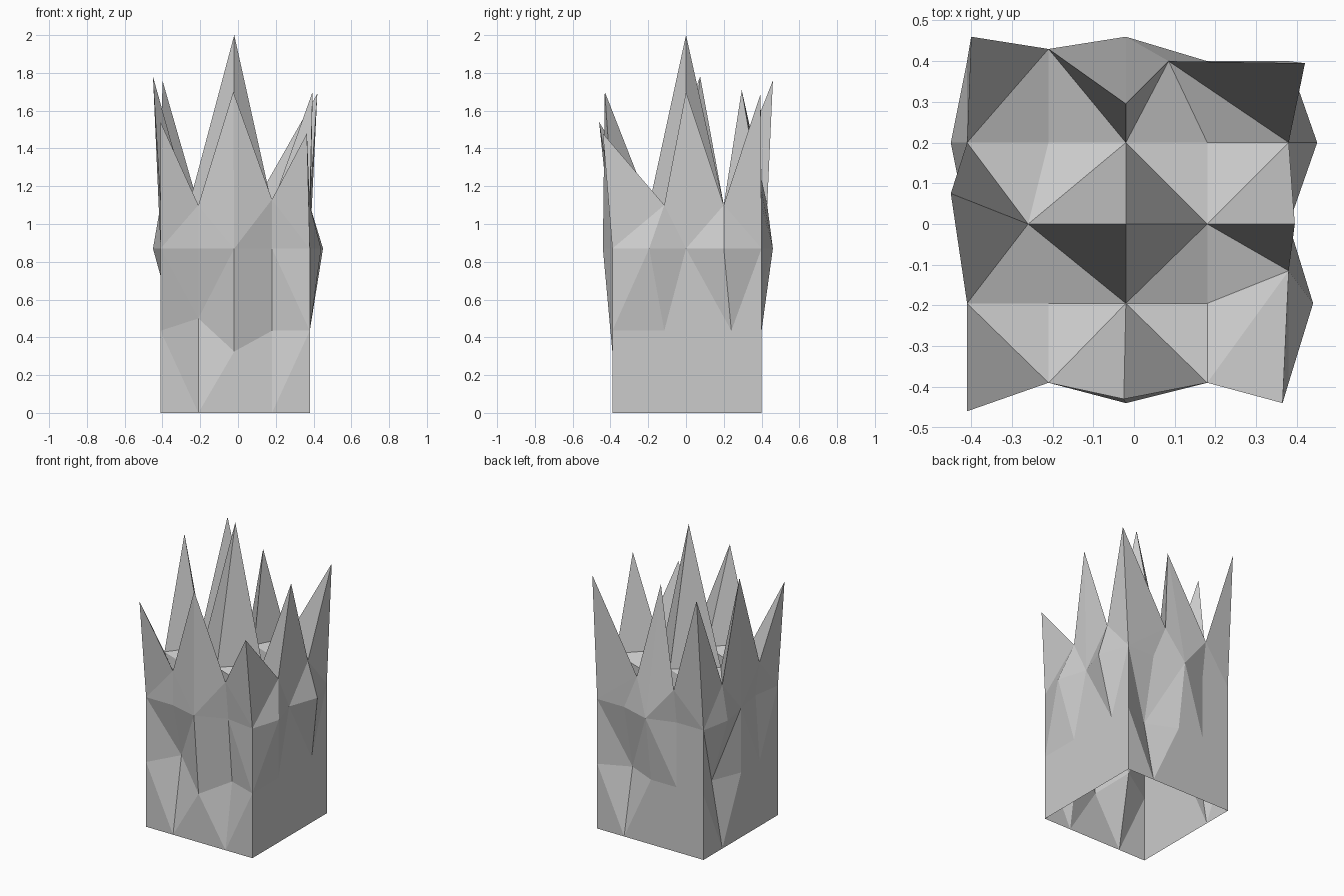
import bpy, bmesh

if "Cube" in bpy.data.objects:
    bpy.data.objects.remove(bpy.data.objects["Cube"])

# Regular lattice the jagged tower is pulled from
X = [-0.41, -0.21, -0.02, 0.18, 0.38]
Y = [-0.39, -0.195, 0.0, 0.2, 0.4]
Z = [0.0, 0.435, 0.87, 1.1]
TOP = 3
PIT_DEPTH = 0.06

# Tips of the nine spikes, rows from front to back
SPIKES = [
    [(-0.41, -0.46, 1.54), (-0.025, -0.43, 1.70), (0.365, -0.44, 1.48)],
    [(-0.45, 0.075, 1.78), (-0.02, 0.0, 2.0), (0.395, 0.0, 1.70)],
    [(-0.40, 0.46, 1.76), (-0.02, 0.295, 1.71), (0.42, 0.395, 1.69)],
]

# Lattice points moved along single axes: dents, bulges, shifted valleys
MOVES = {
    (1, 0, 1): dict(y=-0.30, z=0.50), (3, 0, 1): dict(y=-0.32),
    (2, 0, 1): dict(z=0.325), (2, 0, 2): dict(y=-0.44), (3, 0, 2): dict(y=-0.36),
    (4, 1, 1): dict(y=-0.115), (4, 3, 1): dict(y=0.24),
    (4, 1, 2): dict(x=0.44), (4, 3, 2): dict(x=0.45),
    (3, 4, 1): dict(y=0.31), (2, 4, 2): dict(y=0.46),
    (0, 3, 1): dict(x=-0.33), (0, 3, 2): dict(x=-0.45), (0, 1, 2): dict(x=-0.38),
    (4, 1, 3): dict(y=-0.115), (1, 4, 3): dict(y=0.43),
    (3, 4, 3): dict(x=0.085), (1, 2, 3): dict(x=-0.26), (3, 0, 3): dict(z=1.13),
}

bm = bmesh.new()
cache = {}


def vert(i, j, k):
    key = (i, j, k)
    if key not in cache:
        if k == TOP and i % 2 == 0 and j % 2 == 0:
            p = SPIKES[j // 2][i // 2]
        else:
            m = MOVES.get(key, {})
            p = (m.get("x", X[i]), m.get("y", Y[j]), m.get("z", Z[k]))
            if k == TOP and i % 2 and j % 2:
                p = (p[0], p[1], p[2] - PIT_DEPTH)
        cache[key] = bm.verts.new(p)
    return cache[key]


def quad(a, b, c, d, split_ac):
    """Two triangles, split along a-c or b-d."""
    tris = ((a, b, c), (a, c, d)) if split_ac else ((a, b, d), (b, c, d))
    for t in tris:
        bm.faces.new(t)


# Four side walls; each takes a column and a level
walls = {
    "front": lambda c, k: vert(c, 0, k),
    "right": lambda c, k: vert(4, c, k),
    "back": lambda c, k: vert(4 - c, 4, k),
    "left": lambda c, k: vert(0, 4 - c, k),
}
for name, at in walls.items():
    for k in range(3):
        for c in range(4):
            # the fold starts from the odd column, at its top or its bottom
            odd_top = k == 2 or (k == 0 and name == "right")
            if k == 1 and ((name == "right" and c == 0) or (name == "front" and c == 3)):
                odd_top = True
            quad(at(c, k), at(c + 1, k), at(c + 1, k + 1), at(c, k + 1),
                 (c % 2 == 0) == odd_top)

# Spiked top: folds link the valleys around each spike
for i in range(4):
    for j in range(4):
        quad(vert(i, j, TOP), vert(i + 1, j, TOP), vert(i + 1, j + 1, TOP),
             vert(i, j + 1, TOP), (i + j) % 2 == 1)

mesh = bpy.data.meshes.new("spiked_tower")
bm.to_mesh(mesh)
bm.free()
tower = bpy.data.objects.new("spiked_tower", mesh)
bpy.context.collection.objects.link(tower)
